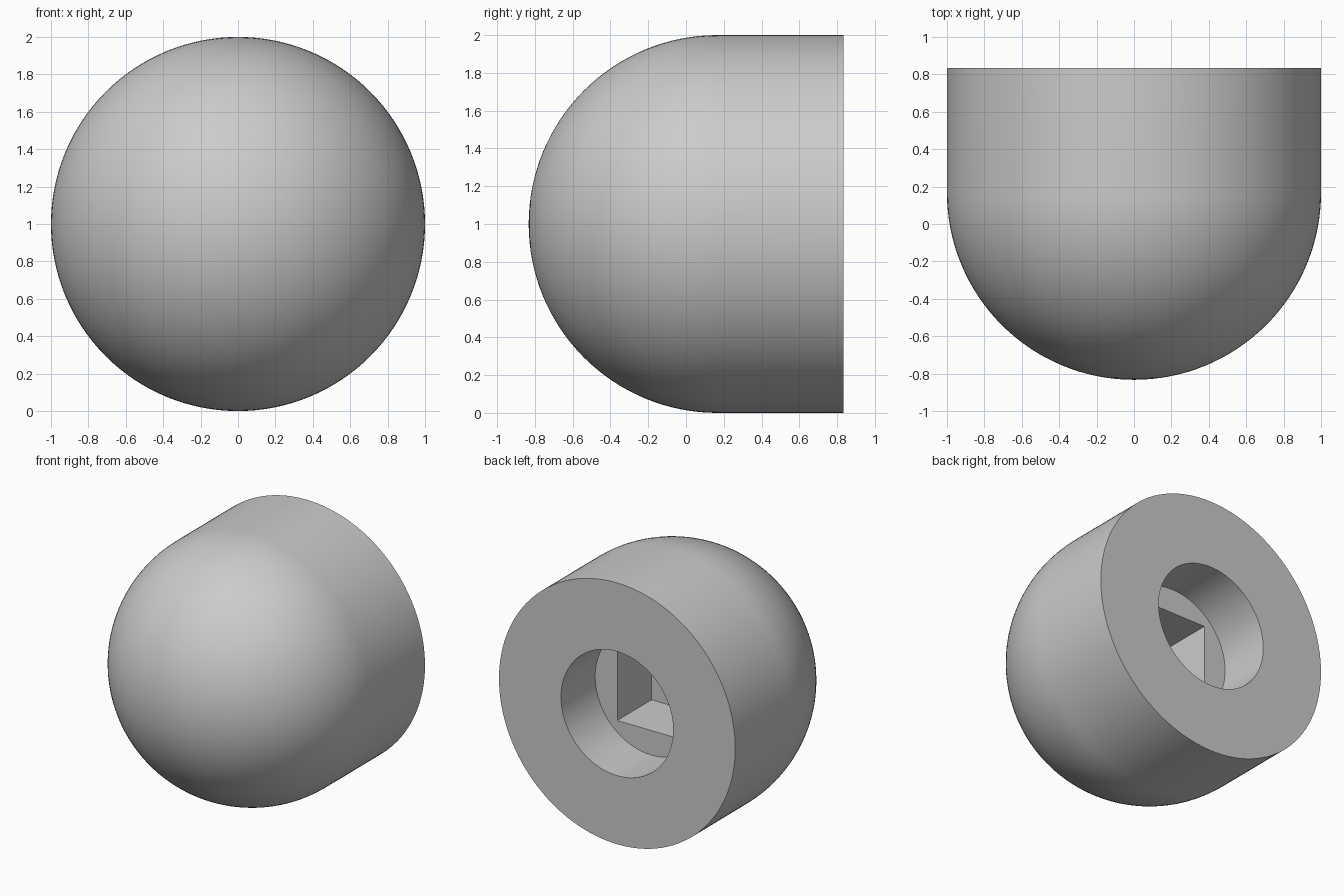
import bpy
import bmesh
from math import sin, cos, pi
from mathutils import Matrix, Vector

# Remove the default object
cube = bpy.data.objects.get("Cube")
if cube:
    bpy.data.objects.remove(cube, do_unlink=True)

RADIUS = 1.0
BACK = 0.833            # flat rear face
DOME_CENTRE = 0.167     # where the dome meets the straight barrel
BORE_RADIUS = 0.475
BORE_FLOOR = 0.42
SOCKET_SIZE = 0.575
SOCKET_FLOOR = 0.005
SIDES = 128
ARC_STEPS = 32

# Material
grey = bpy.data.materials.new("plain grey")
grey.use_nodes = True
colour = (0.6, 0.6, 0.6, 1)
grey.diffuse_color = colour
grey.node_tree.nodes["Principled BSDF"].inputs["Base Color"].default_value = colour


def add_object(name, bm):
    bmesh.ops.recalc_face_normals(bm, faces=bm.faces)
    mesh = bpy.data.meshes.new(name)
    bm.to_mesh(mesh)
    bm.free()
    mesh.materials.append(grey)
    obj = bpy.data.objects.new(name, mesh)
    bpy.context.collection.objects.link(obj)
    return obj


# Domed body with round rear bore, turned around the y axis
profile = []
for i in range(ARC_STEPS + 1):
    angle = pi / 2 * i / ARC_STEPS
    profile.append((RADIUS * sin(angle), DOME_CENTRE - RADIUS * cos(angle)))
profile += [(RADIUS, BACK), (BORE_RADIUS, BACK),
            (BORE_RADIUS, BORE_FLOOR), (0, BORE_FLOOR)]

bm = bmesh.new()
verts = [bm.verts.new((r, y, RADIUS)) for r, y in profile]
edges = [bm.edges.new(pair) for pair in zip(verts, verts[1:])]
bmesh.ops.spin(bm, geom=verts + edges, cent=(0, 0, RADIUS), axis=(0, 1, 0),
               angle=2 * pi, steps=SIDES)
bmesh.ops.remove_doubles(bm, verts=bm.verts, dist=0.0001)
body = add_object("domed_cap", bm)

# Square socket cut into the bore floor
top = (BORE_FLOOR + BACK) / 2
bm = bmesh.new()
bmesh.ops.create_cube(bm, size=1)
bmesh.ops.transform(
    bm, verts=bm.verts,
    matrix=Matrix.Translation(Vector((0, (SOCKET_FLOOR + top) / 2, RADIUS)))
    @ Matrix.Diagonal((SOCKET_SIZE, top - SOCKET_FLOOR, SOCKET_SIZE, 1)))
cutter = add_object("socket_cutter", bm)
cutter.hide_render = True

cut = body.modifiers.new("square socket", 'BOOLEAN')
cut.operation = 'DIFFERENCE'
cut.solver = 'EXACT'
cut.object = cutter

bpy.ops.object.select_all(action='DESELECT')
body.select_set(True)
bpy.context.view_layer.objects.active = body
bpy.ops.object.modifier_apply(modifier=cut.name)
bpy.data.objects.remove(cutter, do_unlink=True)

# Smooth curves, crisp rims
bpy.ops.object.shade_smooth_by_angle(angle=pi / 6)
